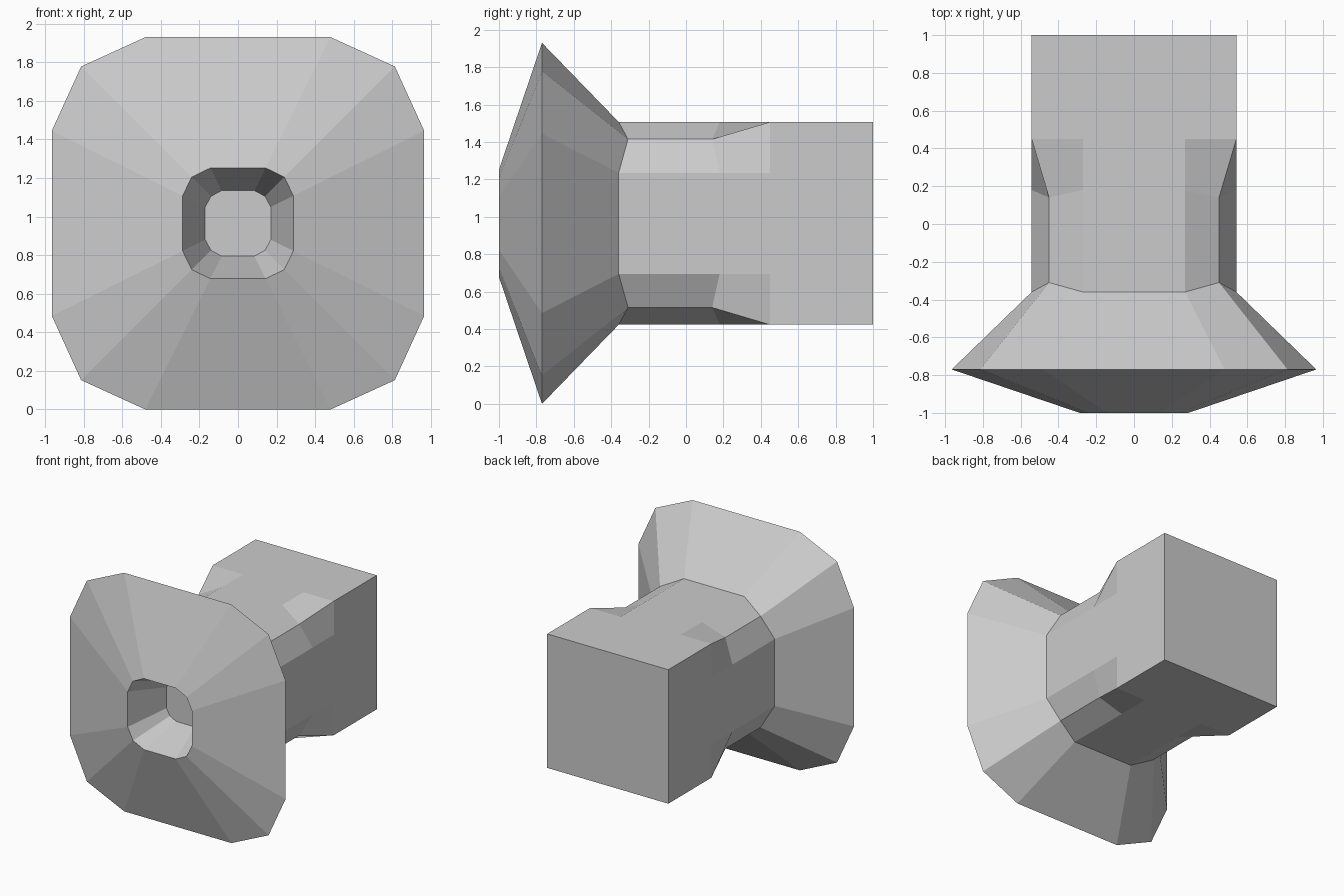
import bpy, bmesh

if "Cube" in bpy.data.objects:
    bpy.data.objects.remove(bpy.data.objects["Cube"], do_unlink=True)

CENTRE_Z = 0.965

grey = bpy.data.materials.new("light grey")
grey.use_nodes = True
colour = (0.6, 0.6, 0.6, 1)
grey.diffuse_color = colour
grey.node_tree.nodes["Principled BSDF"].inputs["Base Color"].default_value = colour


def ring(bm, half, flat, corner, y, corner_y=None):
    """Twelve-point square ring: two points per side plus one per corner."""
    corner_y = y if corner_y is None else corner_y
    verts = []
    u, v = 1, 0
    for _ in range(4):
        for a, b, depth in ((half, -flat, y), (half, flat, y), (corner, corner, corner_y)):
            verts.append(bm.verts.new((u * a - v * b, depth, CENTRE_Z + v * a + u * b)))
        u, v = -v, u
    return verts


bm = bmesh.new()
# From the socket floor, over the flange, then back along the stem
rings = [
    ring(bm, 0.17, 0.085, 0.14, -0.67),         # socket floor
    ring(bm, 0.287, 0.143, 0.24, -1.0),         # socket mouth
    ring(bm, 0.965, 0.48, 0.813, -0.77),        # flange rim
    ring(bm, 0.542, 0.27, 0.45, -0.36, -0.31),  # neck
    ring(bm, 0.542, 0.27, 0.45, 0.18, 0.14),    # end of corner cuts
    ring(bm, 0.542, 0.27, 0.542, 0.45),         # full square stem
    ring(bm, 0.542, 0.27, 0.542, 1.0),          # stem end
]
for a, b in zip(rings, rings[1:]):
    for i in range(12):
        j = (i + 1) % 12
        bm.faces.new((a[i], a[j], b[j], b[i]))
bm.faces.new(rings[0])
bm.faces.new(rings[-1])
bmesh.ops.recalc_face_normals(bm, faces=bm.faces)

mesh = bpy.data.meshes.new("flanged_knob")
bm.to_mesh(mesh)
bm.free()
mesh.materials.append(grey)
knob = bpy.data.objects.new("flanged_knob", mesh)
bpy.context.scene.collection.objects.link(knob)
